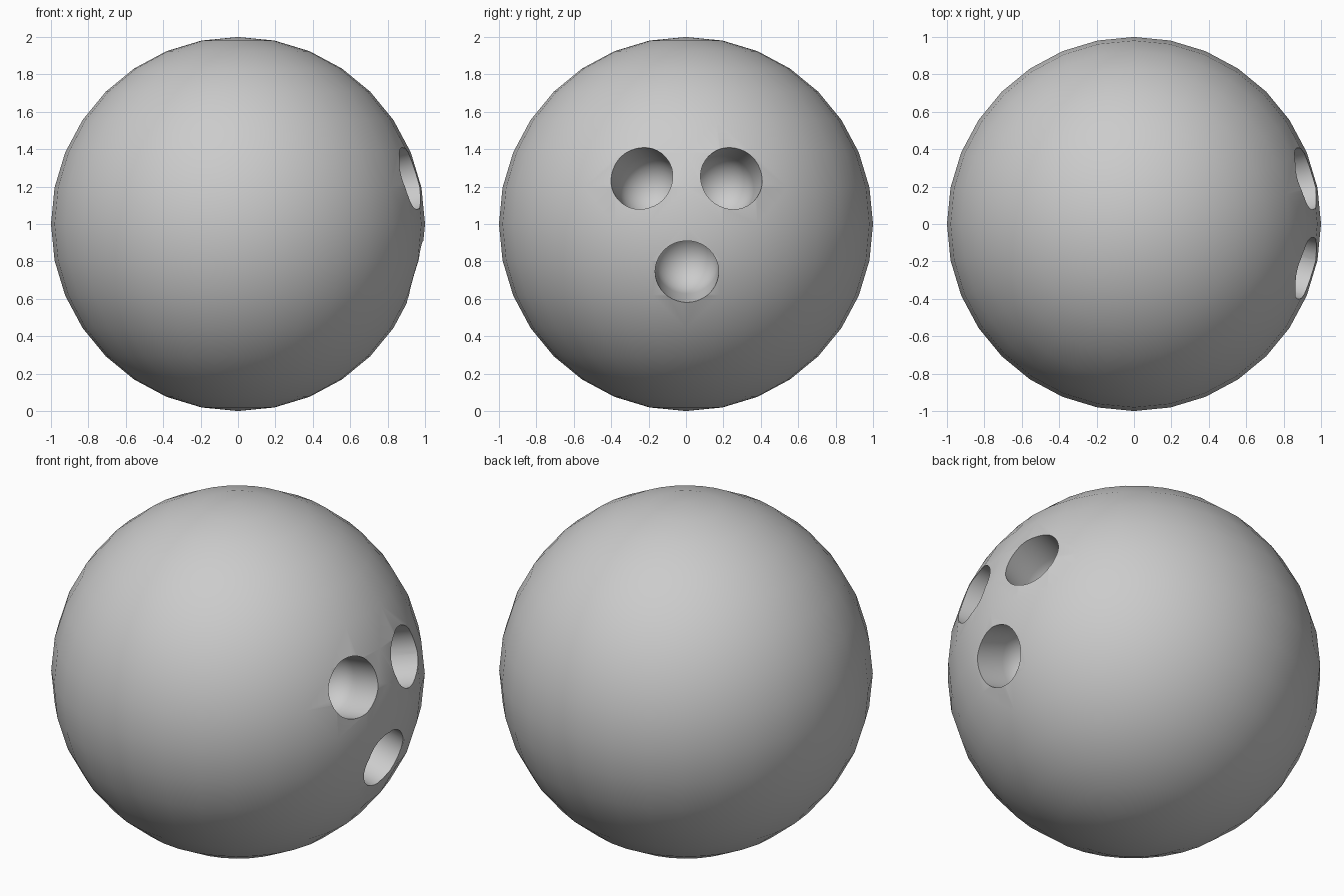
import bpy, bmesh, math
from mathutils import Vector, Matrix

if "Cube" in bpy.data.objects:
    bpy.data.objects.remove(bpy.data.objects["Cube"])

CENTRE = Vector((0, 0, 1))
HOLE_R = 0.17
WALL_END = 0.80      # distance from the centre where the rounded bottom starts


def finger_cutter(name, y, z):
    """Radial drill with a hemispherical tip, aimed at the ball centre."""
    direction = Vector((math.sqrt(1 - y * y - z * z), y, z))
    profile = [(HOLE_R * math.sin(a), WALL_END - HOLE_R * math.cos(a))
               for a in (math.radians(90 * i / 8) for i in range(9))]
    profile.append((HOLE_R, 1.2))
    profile.append((0, 1.2))
    bm = bmesh.new()
    verts = [bm.verts.new((r, 0, h)) for r, h in profile]
    edges = [bm.edges.new(pair) for pair in zip(verts, verts[1:])]
    bmesh.ops.spin(bm, geom=verts + edges, cent=(0, 0, 0), axis=(0, 0, 1),
                   angle=math.tau, steps=40, use_merge=False)
    bmesh.ops.remove_doubles(bm, verts=bm.verts[:], dist=1e-4)
    bmesh.ops.recalc_face_normals(bm, faces=bm.faces[:])
    turn = direction.to_track_quat('Z', 'Y').to_matrix().to_4x4()
    bm.transform(Matrix.Translation(CENTRE) @ turn)
    mesh = bpy.data.meshes.new(name)
    bm.to_mesh(mesh)
    bm.free()
    ob = bpy.data.objects.new(name, mesh)
    bpy.context.collection.objects.link(ob)
    ob.hide_render = True
    return ob


# Ball
bpy.ops.mesh.primitive_uv_sphere_add(segments=32, ring_count=16, radius=1, location=CENTRE)
ball = bpy.context.object
ball.name = "bowling_ball"

# Two finger holes and the thumb hole
cutters = [finger_cutter("finger_hole_left", -0.241, 0.249),
           finger_cutter("finger_hole_right", 0.248, 0.249),
           finger_cutter("thumb_hole", 0.005, -0.26)]
for cutter in cutters:
    mod = ball.modifiers.new(cutter.name, 'BOOLEAN')
    mod.operation = 'DIFFERENCE'
    mod.solver = 'EXACT'
    mod.object = cutter
    bpy.ops.object.modifier_apply(modifier=mod.name)
for cutter in cutters:
    bpy.data.objects.remove(cutter, do_unlink=True)

# Smooth body with crisp hole rims
bpy.ops.object.shade_smooth_by_angle(angle=math.radians(35))
